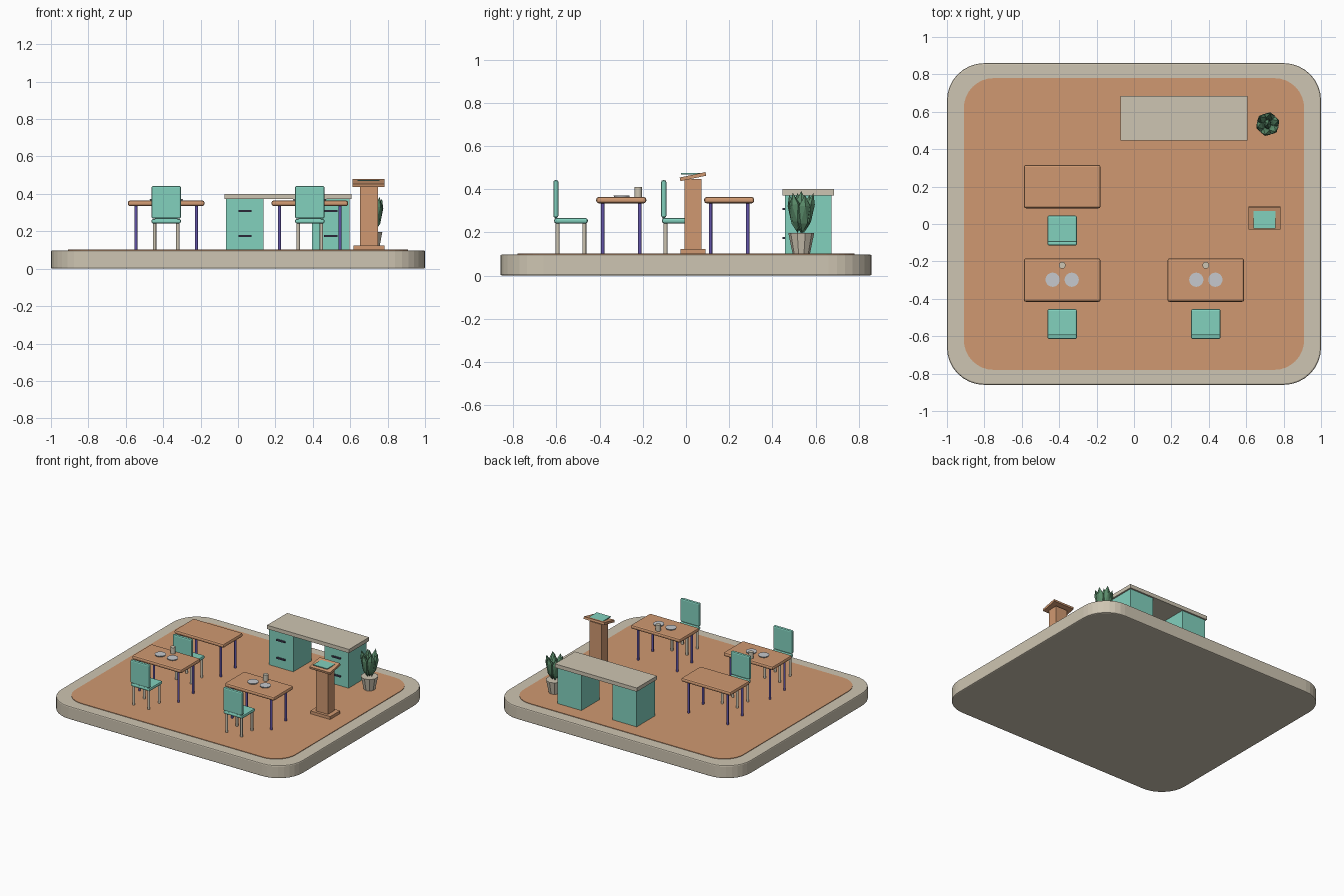
import bpy, bmesh, math
from mathutils import Matrix, Vector

if "Cube" in bpy.data.objects:
    bpy.data.objects.remove(bpy.data.objects["Cube"])

# ---- colours ----
def srgb(r, g, b):
    f = lambda c: (c / 255 / 12.92) if c <= 10 else ((c / 255 + 0.055) / 1.055) ** 2.4
    return (f(r), f(g), f(b), 1)

def material(name, *rgb):
    m = bpy.data.materials.new(name)
    m.diffuse_color = srgb(*rgb)
    m.use_nodes = True
    m.node_tree.nodes["Principled BSDF"].inputs["Base Color"].default_value = m.diffuse_color
    return m

WOOD = material("warm wood", 208, 153, 113)
STONE = material("beige stone", 206, 197, 178)
TEAL = material("teal", 130, 209, 190)
PURPLE = material("purple metal", 98, 84, 168)
GREY = material("pale grey china", 198, 201, 205)
GREEN = material("leaf green", 92, 142, 108)
DARK = material("dark handle", 70, 66, 90)

# ---- helpers ----
def finish(bm, name, mat, smooth=False):
    me = bpy.data.meshes.new(name)
    bmesh.ops.recalc_face_normals(bm, faces=bm.faces)
    bm.to_mesh(me)
    bm.free()
    me.materials.append(mat)
    ob = bpy.data.objects.new(name, me)
    bpy.context.collection.objects.link(ob)
    if smooth:
        bpy.context.view_layer.objects.active = ob
        ob.select_set(True)
        bpy.ops.object.shade_smooth_by_angle(angle=math.radians(35))
        ob.select_set(False)
    return ob

def box(name, mat, x0, x1, y0, y1, z0, z1, bevel=0, segs=2, tilt=0):
    bm = bmesh.new()
    bmesh.ops.create_cube(bm, size=1)
    bmesh.ops.scale(bm, vec=(x1 - x0, y1 - y0, z1 - z0), verts=bm.verts)
    if bevel:
        bmesh.ops.bevel(bm, geom=bm.edges[:], offset=bevel, segments=segs,
                        profile=0.5, affect='EDGES')
    bmesh.ops.rotate(bm, verts=bm.verts, matrix=Matrix.Rotation(tilt, 3, 'X'))
    bmesh.ops.translate(bm, verts=bm.verts,
                        vec=((x0 + x1) / 2, (y0 + y1) / 2, (z0 + z1) / 2))
    return finish(bm, name, mat)

def rod(name, mat, x, y, z0, z1, r0, r1=None, sides=12):
    bm = bmesh.new()
    bmesh.ops.create_cone(bm, cap_ends=True, segments=sides, radius1=r0,
                          radius2=r0 if r1 is None else r1, depth=z1 - z0)
    bmesh.ops.translate(bm, verts=bm.verts, vec=(x, y, (z0 + z1) / 2))
    return finish(bm, name, mat, smooth=sides > 10)

def rounded_slab(name, mat, hx, hy, r, z0, z1, bevel=0):
    bm = bmesh.new()
    pts, n = [], 8
    for k, (sx, sy) in enumerate(((1, 1), (-1, 1), (-1, -1), (1, -1))):
        for i in range(n + 1):
            a = math.pi / 2 * (k + i / n)
            pts.append((sx * (hx - r) + r * math.cos(a), sy * (hy - r) + r * math.sin(a), z0))
    f = bm.faces.new([bm.verts.new(p) for p in pts])
    up = bmesh.ops.extrude_face_region(bm, geom=[f])
    bmesh.ops.translate(bm, verts=[v for v in up['geom'] if isinstance(v, bmesh.types.BMVert)],
                        vec=(0, 0, z1 - z0))
    if bevel:
        rim = [e for e in bm.edges if abs(e.verts[0].co.z - e.verts[1].co.z) < 1e-6]
        bmesh.ops.bevel(bm, geom=rim, offset=bevel, segments=2, profile=0.5, affect='EDGES')
    return finish(bm, name, mat)

# ---- platform ----
rounded_slab("platform", STONE, 1.0, 0.86, 0.2, 0, 0.098, 0.008)
rounded_slab("floor", WOOD, 0.91, 0.78, 0.16, 0.09, 0.102)
G = 0.1

# ---- tables, chairs and tableware ----
def table(x, y):
    box("table_top", WOOD, x - 0.205, x + 0.205, y - 0.116, y + 0.116, 0.335, 0.364, 0.011)
    for sx in (-1, 1):
        for sy in (-1, 1):
            rod("table_leg", PURPLE, x + sx * 0.162, y + sy * 0.086, G, 0.34, 0.008)

def chair(x, y):
    box("seat", TEAL, x - 0.079, x + 0.079, y - 0.078, y + 0.078, 0.242, 0.266, 0.009)
    box("chair_back", TEAL, x - 0.079, x + 0.079, y - 0.082, y - 0.058, 0.268, 0.442, 0.009)
    for sx in (-1, 1):
        for sy in (-1, 1):
            rod("chair_leg", STONE, x + sx * 0.062, y + sy * 0.062, G, 0.25, 0.009)
    # hidden join between seat and back
    box("back_bracket", TEAL, x - 0.06, x + 0.06, y - 0.075, y - 0.065, 0.255, 0.28)

def place_setting(x, y):
    for sx in (-1, 1):
        rod("plate", GREY, x + sx * 0.051, y, 0.362, 0.372, 0.034, 0.038, 24)
    rod("cup", STONE, x, y + 0.077, 0.362, 0.41, 0.018, sides=16)

for x in (-0.384, 0.384):
    table(x, -0.3)
    place_setting(x, -0.298)
    chair(x, -0.533)
table(-0.384, 0.2)
chair(-0.384, -0.033)

# ---- desk ----
box("desk_top", STONE, -0.072, 0.607, 0.446, 0.685, 0.372, 0.4)
for x0 in (-0.063, 0.395):
    box("desk_pedestal", TEAL, x0, x0 + 0.2, 0.458, 0.673, G, 0.373)
    for z in (0.308, 0.174):
        box("drawer_handle", DARK, x0 + 0.066, x0 + 0.136, 0.447, 0.46, z - 0.005, z + 0.005)

# ---- lectern ----
box("lectern_base", WOOD, 0.617, 0.782, -0.026, 0.09, G, 0.124)
box("lectern_post", WOOD, 0.651, 0.749, -0.006, 0.071, 0.12, 0.447)
box("lectern_slab", WOOD, 0.612, 0.783, -0.029, 0.093, 0.45, 0.467, tilt=math.radians(12))
box("open_booklet", TEAL, 0.64, 0.756, -0.024, 0.08, 0.469, 0.475)

# ---- potted plant ----
PX, PY = 0.715, 0.534
rod("pot", STONE, PX, PY, G, 0.197, 0.04, 0.06, sides=10)

def leaf(angle, lean, out, z, length):
    bm = bmesh.new()
    bmesh.ops.create_icosphere(bm, subdivisions=1, radius=1)
    m = (Matrix.Translation((PX, PY, z)) @ Matrix.Rotation(angle, 4, 'Z')
         @ Matrix.Translation((out, 0, 0)) @ Matrix.Rotation(lean, 4, 'Y')
         @ Matrix.Diagonal((0.021, 0.031, length, 1)))
    bmesh.ops.transform(bm, matrix=m, verts=bm.verts)
    finish(bm, "leaf", GREEN)

for i in range(6):
    leaf(math.tau * i / 6 + 0.3, math.radians(13), 0.037, 0.285 + 0.008 * (i % 2), 0.092)
leaf(0, 0, 0, 0.293, 0.1)
